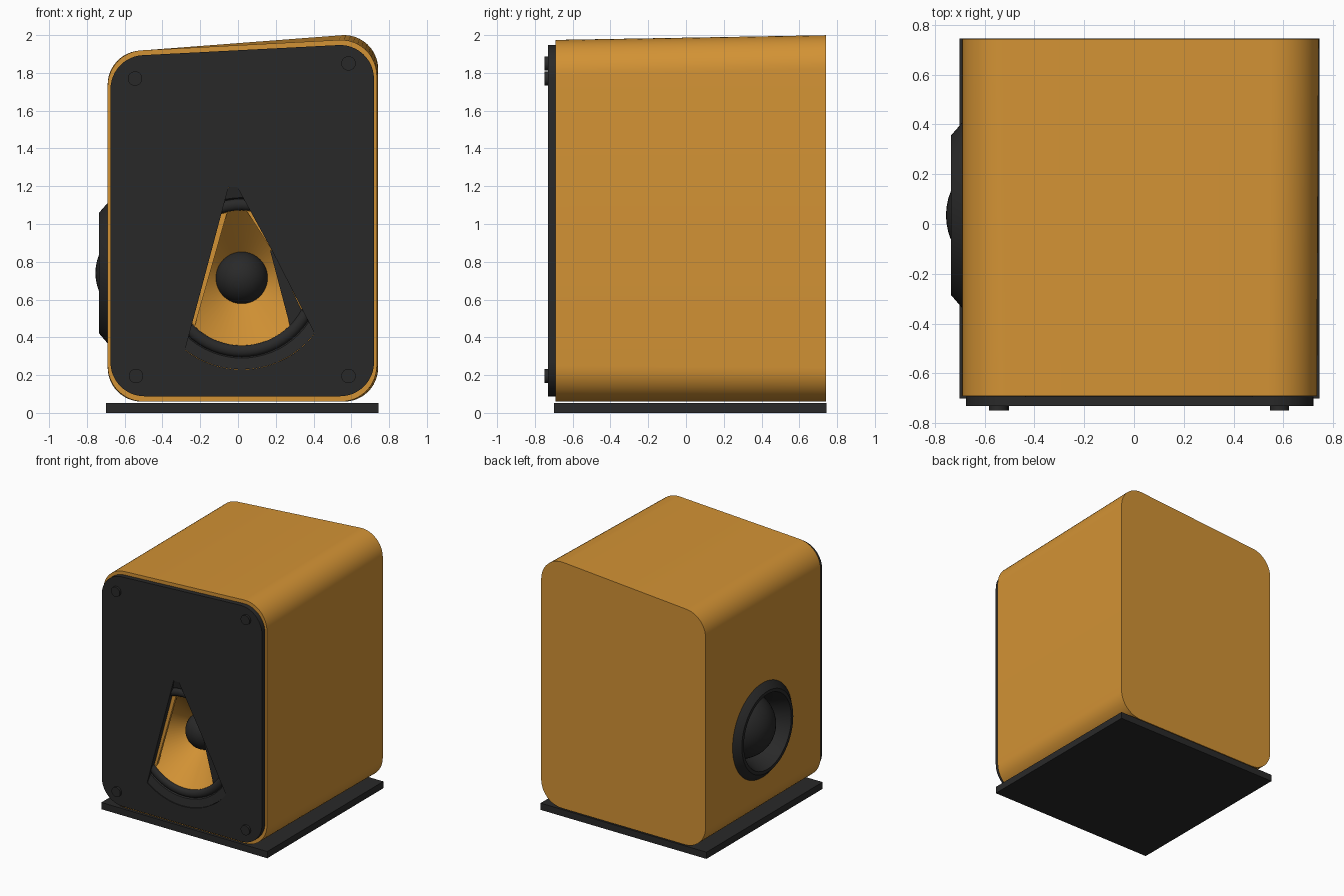
import bpy, bmesh
from math import pi, cos, sin, tan, atan2
from mathutils import Vector, Matrix

if "Cube" in bpy.data.objects:
    bpy.data.objects.remove(bpy.data.objects["Cube"])


def material(name, rgb):
    m = bpy.data.materials.new(name)
    m.diffuse_color = (*rgb, 1)
    m.use_nodes = True
    m.node_tree.nodes["Principled BSDF"].inputs["Base Color"].default_value = m.diffuse_color
    return m


GOLD = material("amber", (0.65, 0.29, 0.035))
DARK = material("charcoal", (0.022, 0.022, 0.022))


def finish(ob, mat):
    ob.data.materials.append(mat)
    smooth(ob)
    return ob


def smooth(ob):
    bpy.ops.object.select_all(action='DESELECT')
    ob.select_set(True)
    bpy.context.view_layer.objects.active = ob
    bpy.ops.object.shade_smooth_by_angle(angle=0.6)


def to_object(name, bm, mat):
    bmesh.ops.recalc_face_normals(bm, faces=bm.faces)
    me = bpy.data.meshes.new(name)
    bm.to_mesh(me)
    bm.free()
    ob = bpy.data.objects.new(name, me)
    bpy.context.collection.objects.link(ob)
    return finish(ob, mat)


def loft(name, sections, mat):
    """Solid between x-z outlines, each given as (outline, y)."""
    bm = bmesh.new()
    rings = [[bm.verts.new((x, y, z)) for x, z in pts] for pts, y in sections]
    n = len(rings[0])
    for a, b in zip(rings, rings[1:]):
        for i in range(n):
            j = (i + 1) % n
            bm.faces.new((a[i], a[j], b[j], b[i]))
    bm.faces.new(rings[0])
    bm.faces.new(rings[-1])
    return to_object(name, bm, mat)


def rounded(corners, r, steps=12):
    """Outline with circular corners."""
    pts, n = [], len(corners)
    for i in range(n):
        p = Vector(corners[i])
        u = (Vector(corners[i - 1]) - p).normalized()
        v = (Vector(corners[(i + 1) % n]) - p).normalized()
        half = u.angle(v) / 2
        c = p + (u + v).normalized() * r / sin(half)
        start = p + u * r / tan(half) - c
        sweep = pi - 2 * half
        for k in range(steps + 1):
            pts.append(c + Matrix.Rotation(sweep * k / steps, 2) @ start)
    return pts


def lathe(name, profile, place, mat, seg=64):
    """Closed (radius, outward distance) profile turned round an axis."""
    bm = bmesh.new()
    rings = [[bm.verts.new(place(r * cos(2 * pi * k / seg), r * sin(2 * pi * k / seg), d))
              for k in range(seg)] for r, d in profile]
    for a, b in zip(rings, rings[1:] + rings[:1]):
        for k in range(seg):
            j = (k + 1) % seg
            bm.faces.new((a[k], a[j], b[j], b[k]))
    return to_object(name, bm, mat)


def cylinder(name, r, depth, loc, rot, mat):
    bpy.ops.mesh.primitive_cylinder_add(vertices=48, radius=r, depth=depth, location=loc, rotation=rot)
    bpy.context.object.name = name
    return finish(bpy.context.object, mat)


def ball(name, r, loc, mat):
    bpy.ops.mesh.primitive_uv_sphere_add(segments=48, ring_count=24, radius=r, location=loc)
    bpy.context.object.name = name
    return finish(bpy.context.object, mat)


def cut(ob, cutter):
    mod = ob.modifiers.new("cut", 'BOOLEAN')
    mod.operation, mod.solver, mod.object = 'DIFFERENCE', 'EXACT', cutter
    bpy.context.view_layer.objects.active = ob
    bpy.ops.object.modifier_apply(modifier=mod.name)
    bpy.data.objects.remove(cutter)


def outline(x0, x1, z0, left, right, r):
    return rounded([(x0, z0), (x1, z0), (x1, right), (x0, left)], r)


CX, CZ = 0.02, 0.715      # front driver centre
SY, SZ = 0.035, 0.74      # side driver centre


def wedge(apex, right, bend, left, r):
    """Fan-shaped opening: straight sides with an arc along the bottom."""
    a0 = atan2(right[1] - CZ, right[0] - CX)
    a1 = atan2(left[1] - CZ, left[0] - CX)
    arc = [(CX + r * cos(a0 + (a1 - a0) * k / 20), CZ + r * sin(a0 + (a1 - a0) * k / 20))
           for k in range(21)]
    return apex + [bend] + arc


# Cabinet, with the top leaning up to the back right
body = loft("cabinet", [(outline(-0.69, 0.735, 0.06, 1.91, 1.985, 0.19), -0.69),
                        (outline(-0.69, 0.742, 0.06, 1.905, 2.014, 0.18), 0.742)], GOLD)
cut(body, cylinder("front_cavity", 0.45, 0.37, (CX, -0.485, CZ), (pi / 2, 0, 0), GOLD))
skin = wedge([(-0.035, 1.14), (0.0, 1.14)], (0.40, 0.43), (0.18, 0.86), (-0.25, 0.35), 0.48)
cut(body, loft("skin_cutter", [(skin, -0.8), (skin, -0.6)], GOLD))
cut(body, cylinder("side_cavity", 0.313, 0.45, (-0.675, SY, SZ), (0, pi / 2, 0), GOLD))
smooth(body)

# Front panel with its fan-shaped window
edge = outline(-0.675, 0.72, 0.088, 1.885, 1.957, 0.18)
panel = loft("front_panel", [(edge, -0.73), (edge, -0.692)], DARK)
window = wedge([(-0.05, 1.197), (-0.005, 1.197)], (0.405, 0.42), (0.18, 0.86), (-0.275, 0.34), 0.486)
cut(panel, loft("window_cutter", [(window, -0.8), (window, -0.6)], DARK))
smooth(panel)

# Inner flap along the right side of the window
flap = [(0.17, 0.86), (0.275, 0.46), (0.37, 0.47), (0.19, 0.86)]
loft("window_flap", [(flap, -0.70), (flap, -0.693)], DARK)


# Front driver: rim with rolled surround, cone and dome
def front(u, v, d):
    return (CX + u, -d, CZ + v)


roll = [(0.388 + 0.03 * cos(pi * k / 10), 0.698 + 0.024 * sin(pi * k / 10)) for k in range(11)]
lathe("front_surround", [(0.485, 0.695), (0.485, 0.724), (0.425, 0.712)] + roll + [(0.36, 0.68)], front, DARK)
lathe("front_cone", [(0.365, 0.70), (0.11, 0.44), (0.11, 0.42), (0.38, 0.68)], front, GOLD)
ball("front_dome", 0.14, (CX, -0.44, CZ), DARK)


# Side driver on the left wall
def side(u, v, d):
    return (-d, SY + u, SZ + v)


lathe("side_ring", [(0.375, 0.685), (0.37, 0.692), (0.32, 0.735), (0.295, 0.735), (0.22, 0.56),
                    (0.22, 0.50), (0.30, 0.50), (0.31, 0.685)], side, DARK)
ball("side_dome", 0.25, (-0.505, SY, SZ), DARK)

# Panel screws
for i, (x, z) in enumerate([(-0.545, 1.77), (0.585, 1.85), (-0.54, 0.195), (0.585, 0.195)]):
    cylinder(f"screw_{i + 1}", 0.038, 0.03, (x, -0.733, z), (pi / 2, 0, 0), DARK)

# Base plate
bpy.ops.mesh.primitive_cube_add(size=1, location=(0.0225, 0.0225, 0.0265))
base = bpy.context.object
base.name = "base_plate"
base.scale = (1.445, 1.445, 0.053)
finish(base, DARK)
